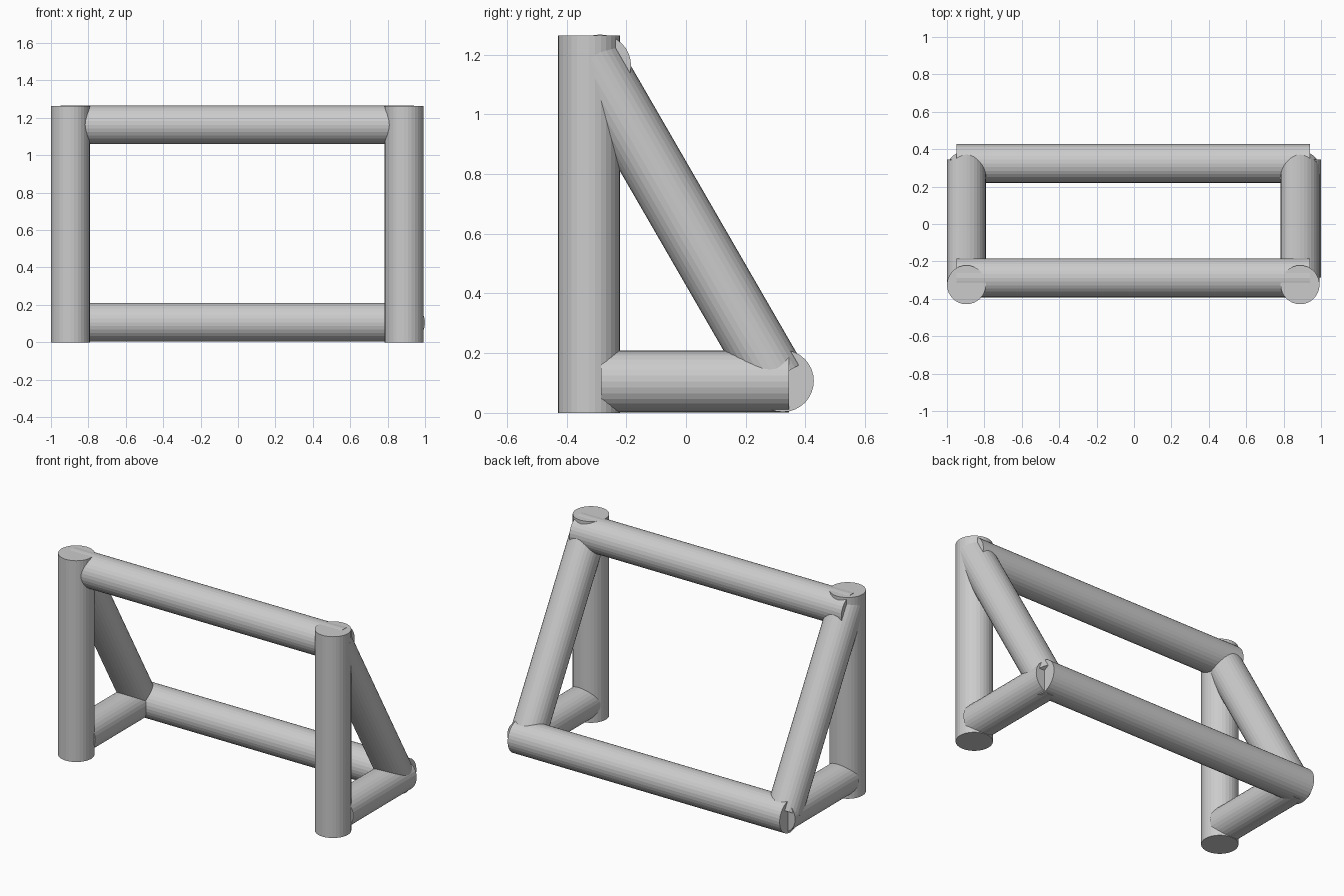
import bpy
from mathutils import Vector

default_cube = bpy.data.objects.get("Cube")
if default_cube:
    bpy.data.objects.remove(default_cube, do_unlink=True)

RADIUS = 0.104
SIDES = 32


def tube(name, start, end):
    """Capped straight tube running between two points."""
    start, end = Vector(start), Vector(end)
    axis = end - start
    bpy.ops.mesh.primitive_cylinder_add(
        vertices=SIDES, radius=RADIUS, depth=axis.length,
        location=(start + end) / 2,
        rotation=axis.to_track_quat('Z', 'Y').to_euler())
    obj = bpy.context.object
    obj.name = obj.data.name = name
    return obj


# Side frames: upright post, ground rail and sloping brace
for side, post_x, rail_x in (("left", 0.888, 0.896), ("right", -0.896, -0.896)):
    tube(f"{side}_post", (post_x, -0.325, 0), (post_x, -0.325, 1.264))
    tube(f"{side}_ground_rail", (rail_x, -0.285, 0.105), (rail_x, 0.345, 0.105))
    tube(f"{side}_brace", (post_x, -0.32, 1.189), (post_x, 0.3, 0.115))

# Long bars joining the two frames
tube("crossbar", (-0.95, -0.288, 1.163), (0.94, -0.288, 1.163))
tube("back_bar", (-0.95, 0.324, 0.107), (0.94, 0.324, 0.107))
